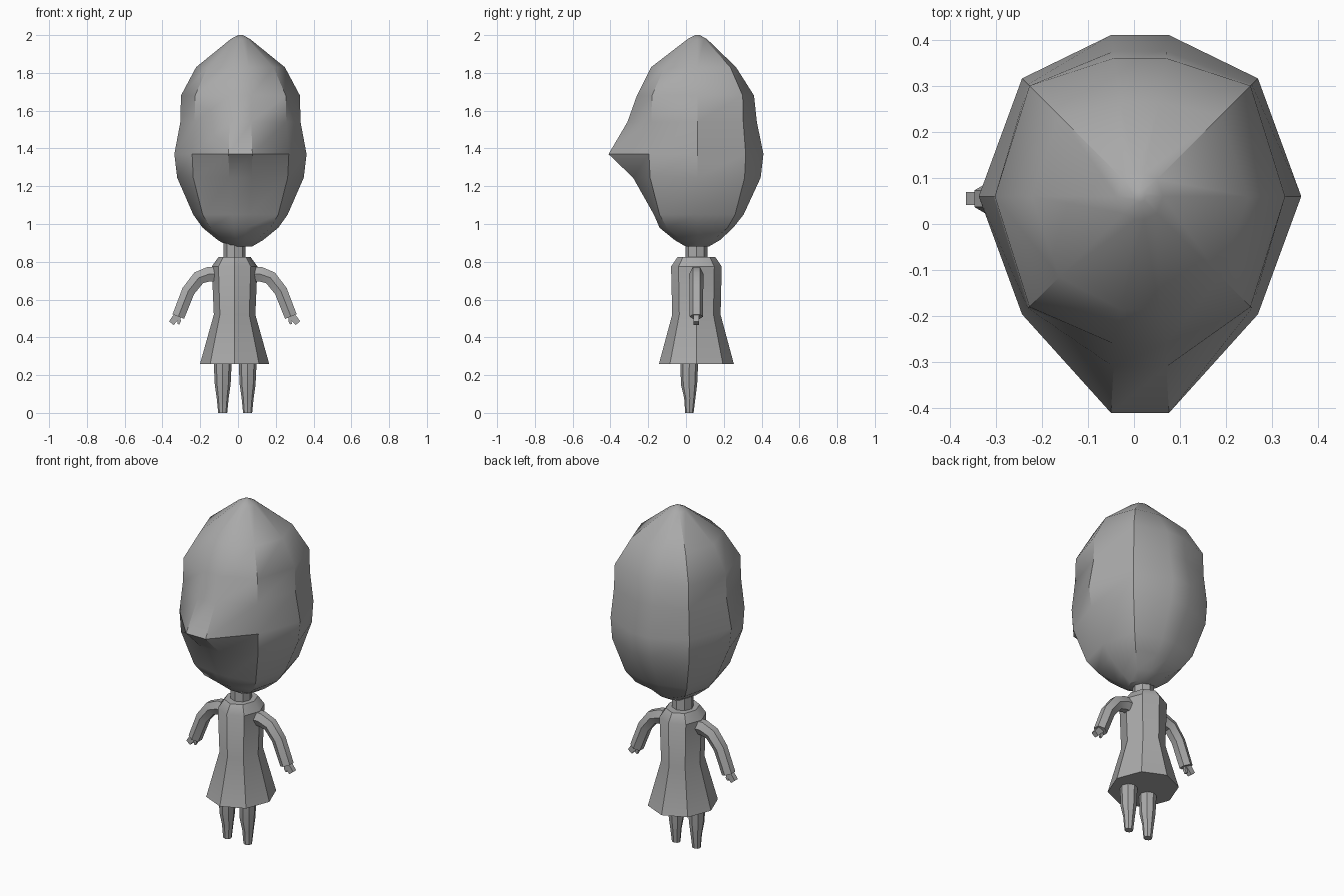
import bpy, bmesh, math
from mathutils import Vector

cube = bpy.data.objects.get("Cube")
if cube:
    bpy.data.objects.remove(cube)

gray = bpy.data.materials.new("plain gray")
gray.use_nodes = True
gray.diffuse_color = (0.4, 0.4, 0.4, 1)
gray.node_tree.nodes["Principled BSDF"].inputs["Base Color"].default_value = (0.4, 0.4, 0.4, 1)


def loft(name, rings, sharp=35):
    """Skin a stack of equal-sized point rings and cap both ends."""
    bm = bmesh.new()
    loops = [[bm.verts.new(p) for p in ring] for ring in rings]
    n = len(loops[0])
    for a, b in zip(loops, loops[1:]):
        for i in range(n):
            j = (i + 1) % n
            bm.faces.new((a[i], a[j], b[j], b[i]))
    bm.faces.new(loops[0])
    bm.faces.new(loops[-1])
    bmesh.ops.recalc_face_normals(bm, faces=bm.faces)
    mesh = bpy.data.meshes.new(name)
    bm.to_mesh(mesh)
    bm.free()
    mesh.materials.append(gray)
    ob = bpy.data.objects.new(name, mesh)
    bpy.context.collection.objects.link(ob)
    bpy.ops.object.select_all(action='DESELECT')
    ob.select_set(True)
    bpy.context.view_layer.objects.active = ob
    bpy.ops.object.shade_smooth_by_angle(angle=math.radians(sharp))
    return ob


def oval(cx, cy, z, rx, ry, n=8):
    return [(cx + rx * math.cos(i * math.tau / n), cy + ry * math.sin(i * math.tau / n), z)
            for i in range(n)]


def tube(name, points, widths, depths, n=6):
    """Sweep an oval along a path in the XZ plane."""
    pts = [Vector(p) for p in points]
    rings = []
    for k, p in enumerate(pts):
        t = (pts[min(k + 1, len(pts) - 1)] - pts[max(k - 1, 0)]).normalized()
        side = Vector((t.z, 0, -t.x))
        rings.append([p + side * widths[k] * math.cos((i + .5) * math.tau / n)
                      + Vector((0, depths[k] * math.sin((i + .5) * math.tau / n), 0))
                      for i in range(n)])
    return loft(name, rings)


# Head: ten-sided rings, the front pushed out into a beak-like nose
HX, HY = 0.013, 0.06


def head_ring(z, side, corner, front, back):
    w = side * 0.18
    half = [(w, -front), (corner, -corner), (side, 0), (corner, corner), (w, back)]
    loop = half + [(-x, y) for x, y in reversed(half)]
    return [(HX + x, HY + y, z) for x, y in loop]


head_profile = [
    (0.88, .06, .043, .06, .06), (0.915, .12, .085, .12, .12),
    (0.98, .20, .16, .20, .19), (1.05, .25, .20, .23, .245),
    (1.245, .335, .25, .34, .335), (1.37, .35, .256, .47, .35),
    (1.54, .318, .243, .37, .315), (1.68, .315, .24, .32, .30),
    (1.83, .235, .175, .245, .205), (1.98, .05, .037, .05, .05),
    (2.0, .012, .009, .012, .012)]
loft("head", [head_ring(*row) for row in head_profile], 32)

# Neck and dress
BX, BY = -0.018, 0.055
loft("neck", [oval(BX, BY, z, .058, .058) for z in (.80, .90)])
dress_profile = [(.26, .183, .198), (.52, .11, .128), (.775, .121, .134), (.825, .085, .10)]
loft("dress", [oval(BX, BY, z, rx, ry) for z, rx, ry in dress_profile])

for name, s in (("right", -1), ("left", 1)):
    # Arm, hand and thumb
    def at(x, z, y=0.055):
        return (BX + s * x, y, z)

    tube(name + "_arm", [at(.08, .735), at(.135, .735), at(.19, .715), at(.245, .645), at(.298, .51)],
         [.045, .045, .042, .04, .038], [.038, .038, .038, .036, .036])
    tube(name + "_hand", [at(.29, .525), at(.315, .50), at(.335, .475)],
         [.024, .025, .022], [.02, .02, .02], 4)
    tube(name + "_thumb", [at(.295, .51), at(.293, .485), at(.298, .47)],
         [.012, .012, .008], [.012, .012, .01], 4)

    # Leg tapering to a small foot
    LX = -0.015 + s * 0.066
    leg = [(0, .024, .018, .022), (.08, .032, .02, .030), (.15, .042, .016, .043), (.30, .049, .018, .048)]
    loft(name + "_leg", [oval(LX, y, z, rx, ry) for z, rx, y, ry in leg])
